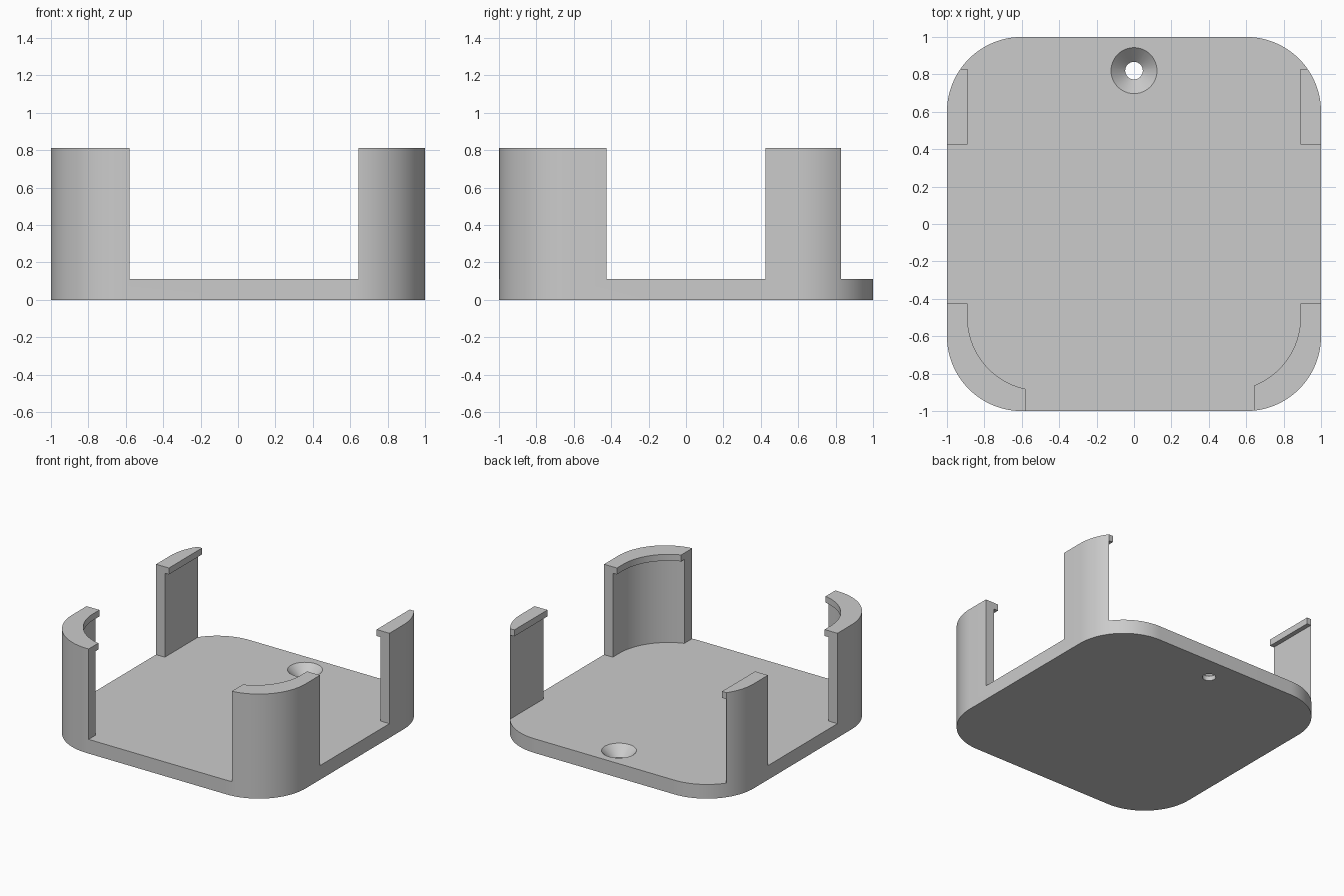
import bpy
import bmesh
from math import sin, cos, pi, radians

if "Cube" in bpy.data.objects:
    bpy.data.objects.remove(bpy.data.objects["Cube"])

FLOOR, LIP_Z, TOP = 0.11, 0.76, 0.81      # floor, underside of lip, post top
WALL_IN, LIP_IN = 0.925, 0.89             # inner faces of wall and lip
FAR = 1.2                                 # cutter overshoot

grey = bpy.data.materials.new("light grey")
grey.use_nodes = True
colour = (0.6, 0.6, 0.6, 1)
grey.diffuse_color = colour
grey.node_tree.nodes["Principled BSDF"].inputs["Base Color"].default_value = colour


def to_object(name, bm):
    bmesh.ops.recalc_face_normals(bm, faces=bm.faces)
    mesh = bpy.data.meshes.new(name)
    bm.to_mesh(mesh)
    bm.free()
    mesh.materials.append(grey)
    obj = bpy.data.objects.new(name, mesh)
    bpy.context.collection.objects.link(obj)
    return obj


def prism(name, outline, z0, z1):
    bm = bmesh.new()
    face = bm.faces.new([bm.verts.new((x, y, z0)) for x, y in outline])
    new = bmesh.ops.extrude_face_region(bm, geom=[face])["geom"]
    verts = [v for v in new if isinstance(v, bmesh.types.BMVert)]
    bmesh.ops.translate(bm, verts=verts, vec=(0, 0, z1 - z0))
    return to_object(name, bm)


def rounded(half, radius, steps=24):
    c = half - radius
    points = []
    for k, (sx, sy) in enumerate([(1, 1), (-1, 1), (-1, -1), (1, -1)]):
        for i in range(steps + 1):
            a = (k + i / steps) * pi / 2
            points.append((sx * c + radius * cos(a), sy * c + radius * sin(a)))
    return points


def box(name, x0, x1, y0, y1, z0, z1):
    return prism(name, [(x0, y0), (x1, y0), (x1, y1), (x0, y1)], z0, z1)


def turned(name, profile, x, y, steps=48):
    bm = bmesh.new()
    rings = [[bm.verts.new((x + r * cos(2 * pi * i / steps),
                            y + r * sin(2 * pi * i / steps), z))
              for i in range(steps)] for r, z in profile]
    for low, high in zip(rings, rings[1:]):
        for i in range(steps):
            j = (i + 1) % steps
            bm.faces.new((low[i], low[j], high[j], high[i]))
    bm.faces.new(rings[0])
    bm.faces.new(rings[-1])
    return to_object(name, bm)


def cut(body, cutter):
    mod = body.modifiers.new("cut", "BOOLEAN")
    mod.operation, mod.solver, mod.object = "DIFFERENCE", "EXACT", cutter
    graph = bpy.context.evaluated_depsgraph_get()
    mesh = bpy.data.meshes.new_from_object(body.evaluated_get(graph))
    body.modifiers.clear()
    body.data = mesh
    bpy.data.objects.remove(cutter)


# Tray: a rounded block, hollowed and slotted so corner posts remain
tray = prism("tray_with_corner_posts", rounded(1, 0.4), 0, TOP)
# Side slots and the front slot between the posts
cut(tray, box("side_slot", -FAR, FAR, -0.425, 0.425, FLOOR, FAR))
cut(tray, box("front_slot", -0.58, 0.645, -FAR, 0, FLOOR, FAR))
# Open back
cut(tray, box("back_slot", -FAR, FAR, 0.83, FAR, FLOOR, FAR))
# Straight inner faces of the back posts, narrower at the lip
cut(tray, box("back_hollow", -WALL_IN, WALL_IN, 0, FAR, FLOOR, LIP_Z))
cut(tray, box("back_lip_opening", -LIP_IN, LIP_IN, 0, FAR, 0.4, FAR))
# Curved inner faces of the front posts, narrower at the lip
cut(tray, prism("front_hollow", rounded(WALL_IN, 0.42), FLOOR, LIP_Z))
cut(tray, prism("front_lip_opening", rounded(LIP_IN, 0.39), 0.4, FAR))
# Countersunk screw hole
cut(tray, turned("screw_hole", [(0.047, -0.1), (0.047, 0.035),
                                (0.123, FLOOR), (0.123, 0.2)], 0, 0.82))

bpy.ops.object.select_all(action="DESELECT")
tray.select_set(True)
bpy.context.view_layer.objects.active = tray
bpy.ops.object.shade_smooth_by_angle(angle=radians(30))
